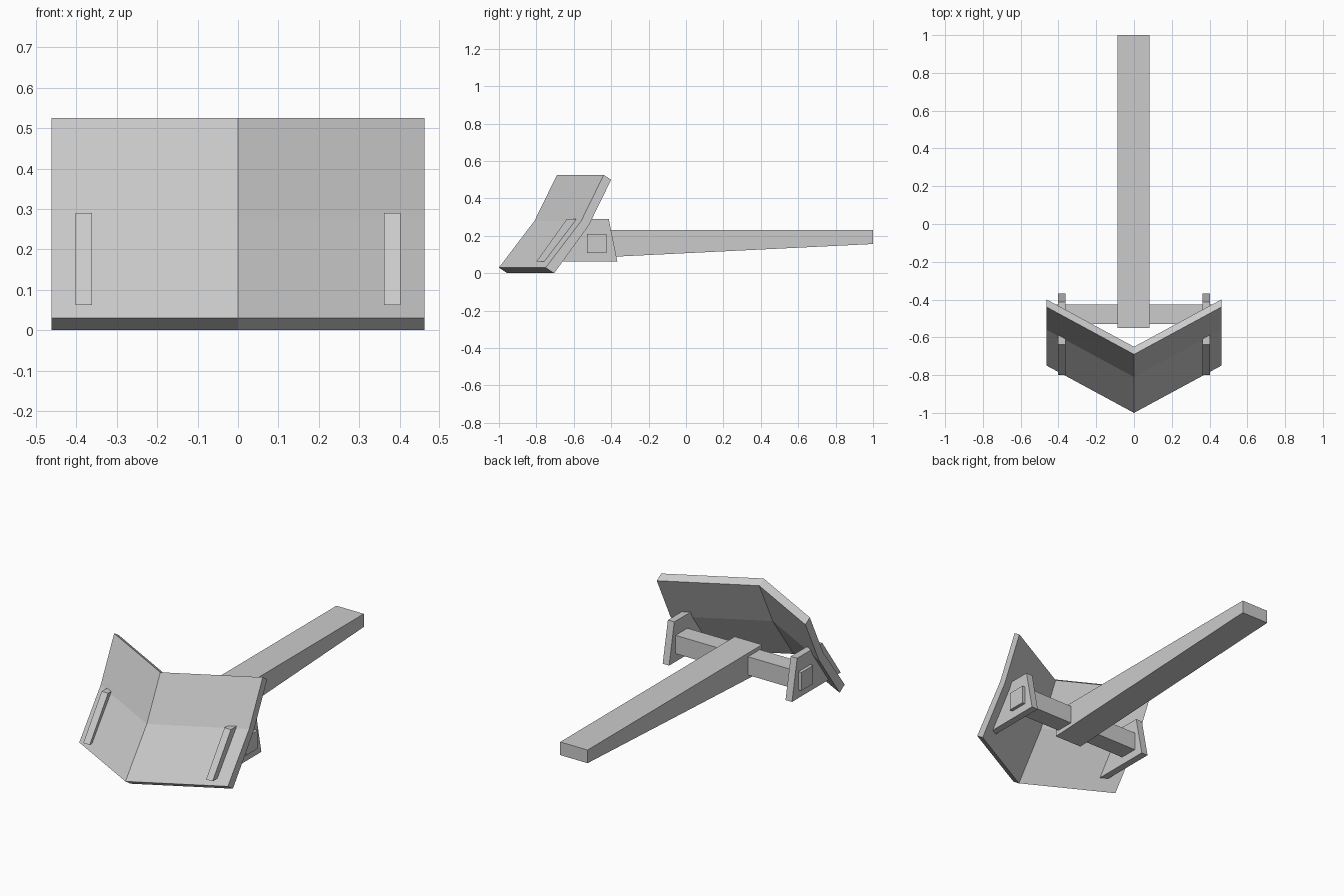
import bpy
import bmesh

old = bpy.data.objects.get("Cube")
if old:
    bpy.data.objects.remove(old, do_unlink=True)

GREY = (0.6, 0.6, 0.6, 1.0)
steel = bpy.data.materials.new("plain_grey")
steel.use_nodes = True
steel.diffuse_color = GREY
steel.node_tree.nodes["Principled BSDF"].inputs["Base Color"].default_value = GREY


def loft(name, profile, stations):
    """Sweep a closed (y, z) profile through (x, y shift) stations."""
    bm = bmesh.new()
    rings = [[bm.verts.new((x, y + shift, z)) for y, z in profile]
             for x, shift in stations]
    n = len(profile)
    for a, b in zip(rings, rings[1:]):
        for i in range(n):
            j = (i + 1) % n
            bm.faces.new((a[i], a[j], b[j], b[i]))
    bm.faces.new(rings[0])
    bm.faces.new(rings[-1])
    bmesh.ops.recalc_face_normals(bm, faces=bm.faces)
    mesh = bpy.data.meshes.new(name)
    bm.to_mesh(mesh)
    bm.free()
    mesh.materials.append(steel)
    obj = bpy.data.objects.new(name, mesh)
    bpy.context.collection.objects.link(obj)
    return obj


def box_profile(y0, y1, z0, z1):
    return [(y0, z0), (y1, z0), (y1, z1), (y0, z1)]


# V-shaped blade: bent section, swept back towards both ends
blade_section = [(-1.0, 0.03), (-0.81, 0.28), (-0.69, 0.525),
                 (-0.65, 0.50), (-0.77, 0.255), (-0.955, 0.0)]
loft("blade", blade_section, [(-0.462, 0.25), (0, 0), (0.462, 0.25)])

# Side brackets, passing through the blade
bracket_section = [(-0.80, 0.062), (-0.367, 0.062), (-0.413, 0.29), (-0.637, 0.29)]
for side, sign in (("left", 1), ("right", -1)):
    loft("bracket_" + side, bracket_section, [(sign * 0.362, 0), (sign * 0.402, 0)])

# Cross beam, with its ends showing outside the brackets
loft("cross_beam", box_profile(-0.53, -0.425, 0.107, 0.21), [(-0.42, 0), (0.42, 0)])

# Tapered draw arm
arm_section = [(-0.55, 0.08), (1.0, 0.156), (1.0, 0.23), (-0.55, 0.23)]
loft("draw_arm", arm_section, [(-0.088, 0), (0.082, 0)])
